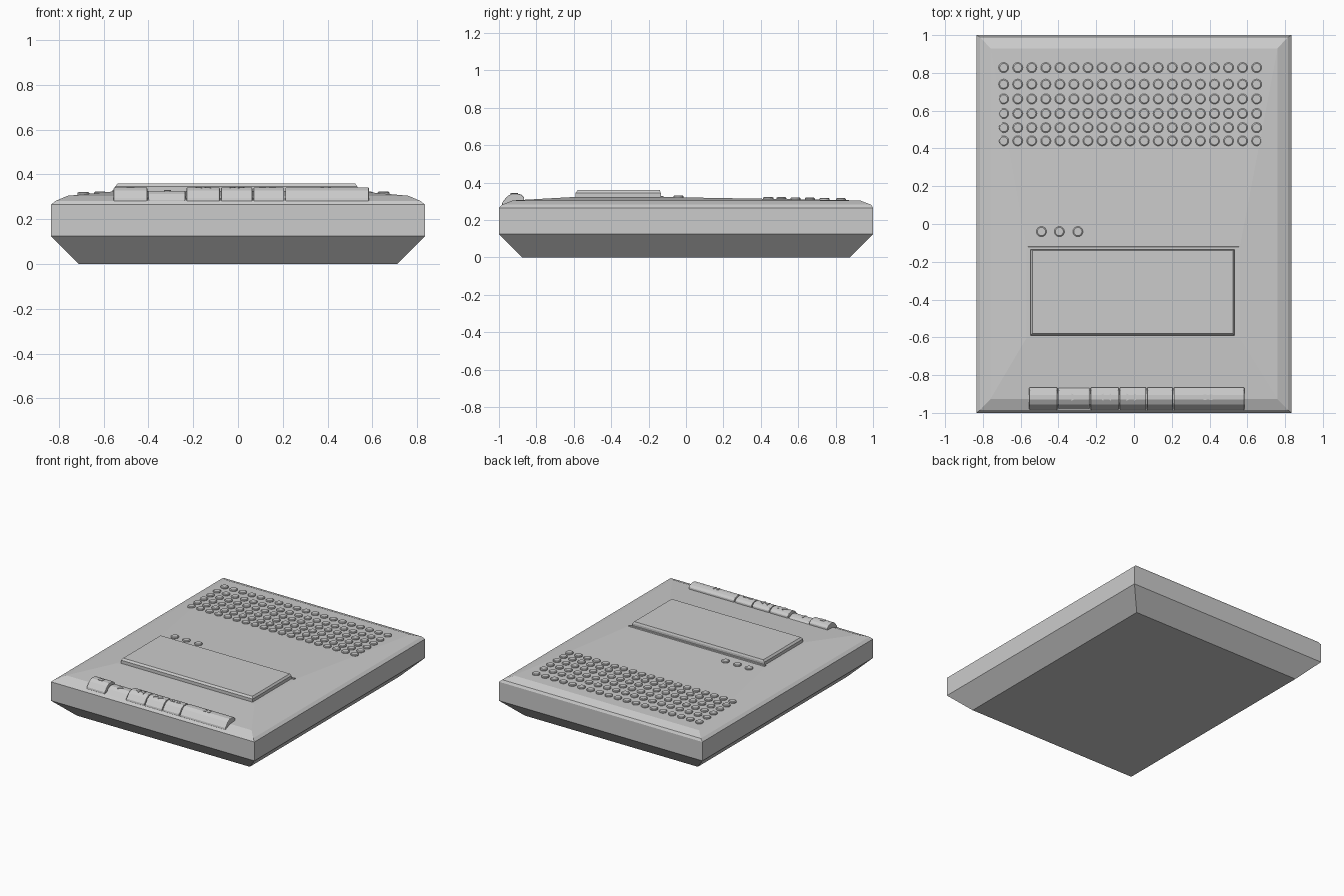
import bpy, bmesh, math

if "Cube" in bpy.data.objects:
    bpy.data.objects.remove(bpy.data.objects["Cube"])


def finish(bm, name, bevel=0.0):
    bmesh.ops.recalc_face_normals(bm, faces=bm.faces)
    mesh = bpy.data.meshes.new(name)
    bm.to_mesh(mesh)
    bm.free()
    ob = bpy.data.objects.new(name, mesh)
    bpy.context.collection.objects.link(ob)
    if bevel:
        m = ob.modifiers.new("edge", 'BEVEL')
        m.width, m.segments = bevel, 2
    return ob


def loft(name, rings, bevel=0.0):
    """Stack of rectangles (x0, x1, y0, y1, z), capped at both ends."""
    bm = bmesh.new()
    loops = [[bm.verts.new(p) for p in
              ((a, c, z), (b, c, z), (b, d, z), (a, d, z))]
             for a, b, c, d, z in rings]
    for lo, hi in zip(loops, loops[1:]):
        for i in range(4):
            j = (i + 1) % 4
            bm.faces.new((lo[i], lo[j], hi[j], hi[i]))
    bm.faces.new(loops[0])
    bm.faces.new(loops[-1])
    return finish(bm, name, bevel)


def extrude_x(name, profile, x0, x1, bevel=0.0):
    """Side profile of (y, z) points swept from x0 to x1."""
    bm = bmesh.new()
    a = [bm.verts.new((x0, y, z)) for y, z in profile]
    b = [bm.verts.new((x1, y, z)) for y, z in profile]
    bm.faces.new(a)
    bm.faces.new(b)
    for i in range(len(a)):
        j = (i + 1) % len(a)
        bm.faces.new((a[i], a[j], b[j], b[i]))
    return finish(bm, name, bevel)


def surface_z(x, y):
    """Height of the gently crowned top of the case."""
    t = min((0.76 - abs(x)) / 0.19, (0.93 - y) / 1.05, 1.0)
    return 0.305 + 0.018 * t


def studs(name, points, r, height):
    """Low round studs with a chamfered rim."""
    bm = bmesh.new()
    n = 16
    for x, y in points:
        z = surface_z(x, y)
        loops = []
        for rad, h in ((r, -0.015), (r, height * 0.6), (r * 0.8, height)):
            loops.append([bm.verts.new((x + rad * math.cos(2 * math.pi * i / n),
                                        y + rad * math.sin(2 * math.pi * i / n),
                                        z + h)) for i in range(n)])
        for lo, hi in zip(loops, loops[1:]):
            for i in range(n):
                j = (i + 1) % n
                bm.faces.new((lo[i], lo[j], hi[j], hi[i]))
        bm.faces.new(loops[0])
        bm.faces.new(loops[-1])
    return finish(bm, name)


# Case: tapered base, straight wall, chamfered and crowned top
loft("case", [
    (-0.71, 0.71, -0.875, 0.875, 0.0),
    (-0.835, 0.835, -1, 1, 0.125),
    (-0.835, 0.835, -1, 1, 0.265),
    (-0.815, 0.815, -0.985, 0.99, 0.282),
    (-0.76, 0.76, -0.927, 0.93, 0.305),
    (-0.57, 0.56, -0.605, -0.12, 0.323),
])

# Cassette lid with hinge strip behind it
loft("cassette_lid", [
    (-0.548, 0.533, -0.59, -0.135, 0.30),
    (-0.548, 0.533, -0.59, -0.135, 0.346),
    (-0.537, 0.523, -0.579, -0.14, 0.360),
])
loft("lid_hinge", [
    (-0.56, 0.555, -0.137, -0.115, 0.30),
    (-0.56, 0.555, -0.135, -0.122, 0.33),
])

# Speaker studs and indicator lights
rows = (0.828, 0.74, 0.662, 0.585, 0.51, 0.44)
studs("speaker_studs",
      [(-0.69 + i * 0.0744, y) for y in rows for i in range(19)], 0.027, 0.010)
studs("indicator_lights", [(x, -0.04) for x in (-0.49, -0.395, -0.297)],
      0.027, 0.010)

# Row of piano-key buttons; the second one is pressed
key = [(-0.985, 0.278), (-0.982, 0.295), (-0.955, 0.328), (-0.93, 0.342),
       (-0.905, 0.342), (-0.88, 0.336), (-0.865, 0.322), (-0.865, 0.285)]
spans = [(-0.555, -0.405, 0), (-0.40, -0.235, 0.015), (-0.23, -0.081, 0),
         (-0.076, 0.064, 0), (0.069, 0.206, 0), (0.211, 0.585, 0)]
for k, (x0, x1, drop) in enumerate(spans):
    extrude_x(f"button_{k + 1}", [(y, z - drop) for y, z in key], x0, x1, 0.005)


# Raised function marks on the buttons
def bar(name, x, y, z, w, d):
    loft(name, [(x - w, x + w, y - d, y + d, z - 0.012),
                (x - w, x + w, y - d, y + d, z + 0.003)])


def chevron(name, x, y, z, s):
    bm = bmesh.new()
    pts = [(-s, 0.02), (s, 0), (-s, -0.02)]
    lo = [bm.verts.new((x + a, y + b, z - 0.012)) for a, b in pts]
    hi = [bm.verts.new((x + a, y + b, z + 0.003)) for a, b in pts]
    bm.faces.new(lo)
    bm.faces.new(hi)
    for i in range(3):
        j = (i + 1) % 3
        bm.faces.new((lo[i], lo[j], hi[j], hi[i]))
    finish(bm, name)


bar("stop_mark", -0.48, -0.917, 0.342, 0.018, 0.012)
chevron("play_mark", -0.315, -0.917, 0.327, 0.016)
for k, dx in enumerate((-0.02, 0.02)):
    chevron(f"rewind_mark_{k}", -0.155 + dx, -0.917, 0.342, -0.014)
    chevron(f"forward_mark_{k}", -0.005 + dx, -0.917, 0.342, 0.014)
    bar(f"record_mark_{k}", 0.132 + dx * 1.1, -0.917, 0.342, 0.016, 0.007)
    bar(f"pause_mark_{k}", 0.392 + dx * 0.8, -0.917, 0.342, 0.007, 0.014)
